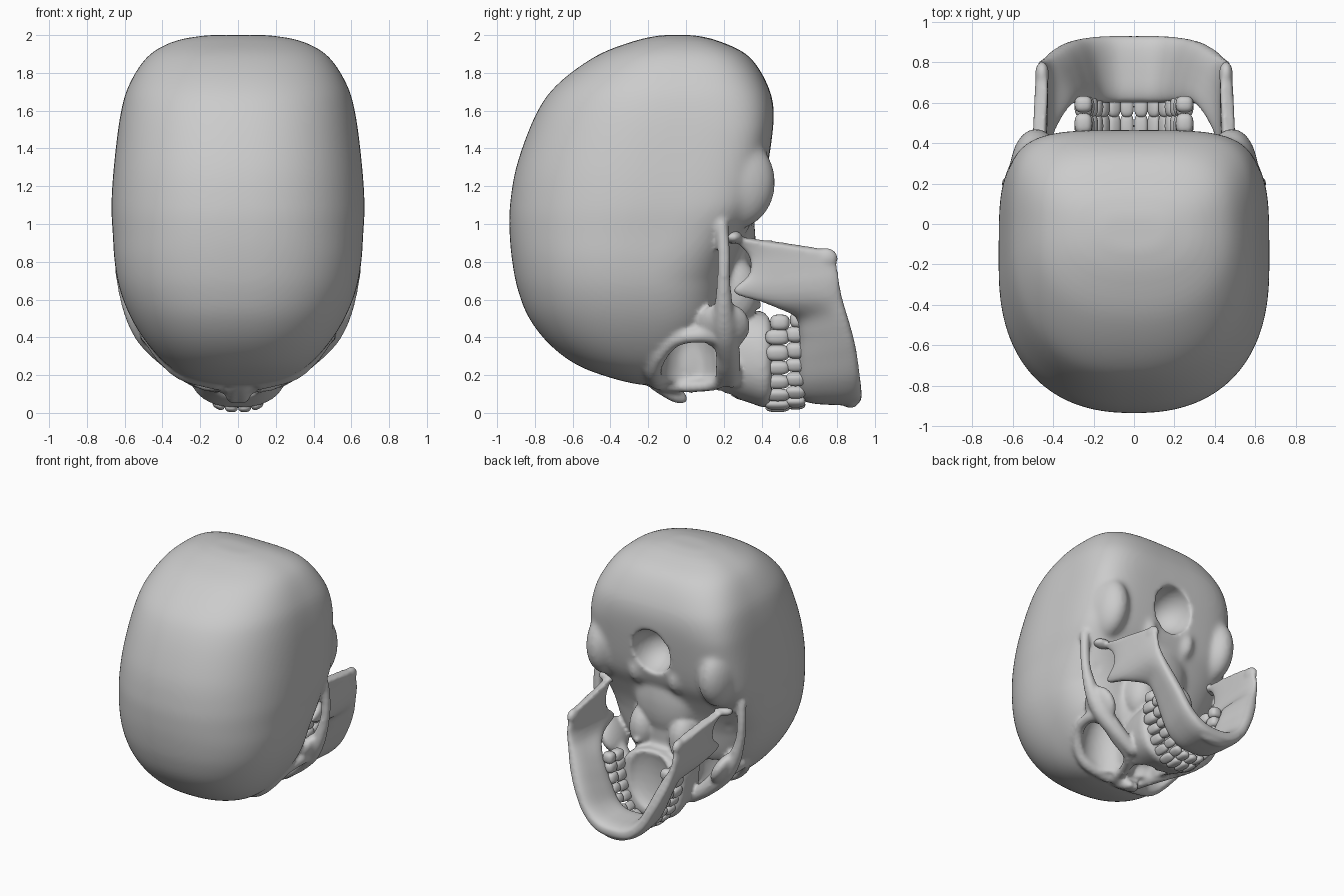
import bpy, bmesh, math
from mathutils import Vector, Matrix

if "Cube" in bpy.data.objects:
    bpy.data.objects.remove(bpy.data.objects["Cube"])


def dense(rows, n=6):
    """Catmull-Rom interpolation of numeric rows."""
    out, last = [], len(rows) - 1
    for i in range(last):
        q = [rows[max(0, min(last, i + d))] for d in (-1, 0, 1, 2)]
        for k in range(n):
            t = k / n
            out.append([b + .5 * t * (c - a + t * (2*a - 5*b + 4*c - d + t * (3*(b - c) + d - a)))
                        for a, b, c, d in zip(*q)])
    return out + [list(rows[-1])]


def spow(v, e):
    return math.copysign(abs(v) ** e, v)


def loft(bm, rings):
    vs = [[bm.verts.new(p) for p in r] for r in rings]
    m = len(vs[0])
    for a, b in zip(vs, vs[1:]):
        for i in range(m):
            bm.faces.new((a[i], a[(i + 1) % m], b[(i + 1) % m], b[i]))
    bm.faces.new(vs[0][::-1])
    bm.faces.new(vs[-1])


def blob(bm, c, r, rot=None, power=1, detail=3):
    """Ellipsoid (power < 1 makes it boxier), mirrored when off centre."""
    for s in ((1, -1) if c[0] else (1,)):
        vs = bmesh.ops.create_icosphere(bm, subdivisions=detail, radius=1)['verts']
        for v in vs:
            p = Vector([spow(k, power) * q for k, q in zip(v.co, r)])
            p = (rot @ p if rot else p) + Vector(c)
            v.co = (p.x * s, p.y, p.z)


def strand(bm, pts):
    """Rounded bony ridge through (x, y, z, radius) points."""
    for x, y, z, r in dense(pts, 8):
        blob(bm, (x, y, z), (r, r, r), detail=2)


def make(name, bm):
    bmesh.ops.recalc_face_normals(bm, faces=bm.faces)
    me = bpy.data.meshes.new(name)
    bm.to_mesh(me)
    bm.free()
    me.shade_smooth()
    ob = bpy.data.objects.new(name, me)
    bpy.context.collection.objects.link(ob)
    return ob


def apply(ob, kind, **props):
    bpy.context.view_layer.objects.active = ob
    m = ob.modifiers.new(kind, kind)
    for k, v in props.items():
        setattr(m, k, v)
    bpy.ops.object.modifier_apply(modifier=m.name)


def fuse(ob, voxel, smooth):
    apply(ob, 'REMESH', mode='VOXEL', voxel_size=voxel, use_smooth_shade=True)
    if smooth:
        apply(ob, 'SMOOTH', factor=.5, iterations=smooth)


# Braincase: horizontal slices (z, y min, y max, half width)
bm = bmesh.new()
slices = [(.148, -.24, -.08, .1), (.18, -.38, .02, .25), (.25, -.57, .08, .37),
          (.36, -.72, .13, .475), (.5, -.83, .2, .565), (.65, -.89, .23, .625),
          (.8, -.92, .26, .653), (.95, -.934, .32, .663), (1.1, -.932, .39, .67),
          (1.315, -.895, .435, .656), (1.58, -.795, .465, .622), (1.74, -.68, .43, .575),
          (1.89, -.475, .33, .475), (1.97, -.27, .17, .33), (2.0, -.13, .04, .16)]
rings = []
for z, lo, hi, w in dense(slices):
    yc = .45 * lo + .55 * hi
    boxy = 3 + 1.8 * max(0, min(1, (z - .7) / .4)) - 1.6 * max(0, min(1, (z - 1.5) / .4))
    ring = []
    for i in range(72):
        a = math.tau * i / 72
        n, d = (boxy, hi - yc) if math.sin(a) > 0 else (2.35, yc - lo)
        ring.append((w * spow(math.cos(a), 2/n), yc + d * spow(math.sin(a), 2/n), z))
    rings.append(ring)
loft(bm, rings)

# Upper jaw block: slices along y (y, half width, z front, z back)
rings = []
for y, w, z0, z1 in dense([(-.03, .16, .15, .5), (.12, .22, .11, .52), (.25, .25, .08, .54),
                           (.36, .27, .045, .54), (.42, .275, .025, .54), (.455, .25, .04, .52)]):
    rings.append([(w * spow(math.cos(a), .78), y, (z0 + z1)/2 + (z1 - z0)/2 * spow(math.sin(a), .85))
                  for a in (math.tau * i / 48 for i in range(48))])
loft(bm, rings)

# Skull base, mastoids and condyles
blob(bm, (0, .15, .65), (.3, .18, .36))
blob(bm, (0, .25, .9), (.25, .12, .3))
blob(bm, (.485, .26, 1.22), (.13, .215, .25))
blob(bm, (.17, .34, 1.13), (.06, .09, .12))
skull = make("skull", bm)
fuse(skull, .016, 10)

# Cutters: eye sockets, nose, palate, temporal gap, foramen, ear
bm = bmesh.new()
for c, r in [((.29, .02, .22), (.18, .155, .36)), ((.05, .15, .1), (.06, .12, .14)),
             ((0, .08, .1), (.05, .1, .14)), ((0, .47, .34), (.18, .08, .26)),
             ((.58, .3, .69), (.18, .17, .2)), ((0, .45, 1.32), (.165, .24, .18)),
             ((.68, .22, 1.0), (.08, .035, .04))]:
    blob(bm, c, r)
cutter = make("hollows_cutter", bm)
cutter.hide_render = True
fuse(cutter, .016, 0)
apply(skull, 'BOOLEAN', object=cutter, operation='DIFFERENCE', solver='EXACT')
bpy.data.objects.remove(cutter)

# Cheek arches, orbit rims, nasal bones and pterygoid plates fused on
bm = bmesh.new()
bm.from_mesh(skull.data)
bpy.data.objects.remove(skull)
strand(bm, [(.615, .19, 1.0, .035), (.622, .2, .85, .036), (.608, .2, .7, .038),
            (.55, .2, .53, .055), (.465, .21, .4, .07), (.34, .23, .27, .06), (.22, .24, .18, .05)])
blob(bm, (.48, .2, .46), (.06, .14, .14), Matrix.Rotation(.5, 3, 'Y'))
strand(bm, [(.46, .18, .4, .05), (.485, .08, .41, .04), (.46, -.06, .385, .04),
            (.39, -.15, .29, .04), (.285, -.17, .21, .045), (.12, -.15, .17, .05)])
strand(bm, [(.44, .2, .37, .05), (.33, .2, .25, .045), (.2, .17, .16, .035),
            (.12, .03, .14, .035), (.08, -.12, .15, .04)])
strand(bm, [(.02, -.15, .16, .05), (.025, -.06, .1, .045), (.02, -.02, .075, .03)])
blob(bm, (.1, .07, .34), (.03, .17, .2))
blob(bm, (.17, .25, .64), (.11, .14, .18))
strand(bm, [(.16, .2, .62, .05), (.16, .32, .6, .035), (.16, .38, .57, .025)])
strand(bm, [(0, .05, .3, .02), (0, .15, .22, .02), (0, .27, .12, .025)])
skull = make("skull", bm)
fuse(skull, .015, 5)

# Lower jaw: sweep of stations (top x, z, y; bottom x, z, y; half thickness)
half = [(0, .105, .6, 0, .09, .93, .055), (.1, .115, .6, .13, .11, .93, .055),
        (.18, .18, .6, .24, .2, .92, .05), (.24, .3, .6, .32, .34, .9, .05),
        (.29, .42, .6, .375, .46, .87, .05), (.34, .52, .57, .415, .56, .84, .045),
        (.42, .585, .42, .44, .64, .82, .04), (.45, .64, .25, .455, .71, .81, .035),
        (.46, .73, .33, .455, .77, .8, .033), (.465, .82, .335, .455, .83, .79, .033),
        (.475, .89, .28, .455, .86, .75, .033), (.49, .94, .2, .46, .885, .6, .03)]
full = [(-r[0], r[1], r[2], -r[3], *r[4:]) for r in half[:0:-1]] + half
rows = dense(full)
rings = []
for i, (xt, zt, yt, xb, zb, yb, th) in enumerate(rows):
    a, b = rows[max(0, i - 1)], rows[min(len(rows) - 1, i + 1)]
    tan = Vector((b[0] + b[3] - a[0] - a[3], 0, b[1] + b[4] - a[1] - a[4])).normalized()
    nor = Vector((-tan.z, 0, tan.x))
    top, bot = Vector((xt, yt, zt)), Vector((xb, yb, zb))
    rings.append([(top + bot)/2 + (bot - top)/2 * spow(math.cos(t), .6) + nor * th * spow(math.sin(t), .7)
                  for t in (math.tau * k / 32 for k in range(32))])
bm = bmesh.new()
loft(bm, rings)
blob(bm, (.5, .25, .93), (.075, .05, .035))
blob(bm, (.455, .74, .82), (.035, .065, .055))
blob(bm, (0, .87, .075), (.13, .05, .05))
jaw = make("lower_jaw", bm)
fuse(jaw, .012, 5)

# Teeth: eight per side along the dental arch
arch = [(.035, .03), (.1, .045), (.152, .095), (.19, .165), (.215, .24),
        (.24, .318), (.25, .402), (.25, .478)]
for name, y, h, push in (("upper_teeth", .485, .065, 0), ("lower_teeth", .58, .052, .014)):
    bm = bmesh.new()
    for i, (x, z) in enumerate(arch):
        a, b = arch[max(0, i - 1)], arch[min(7, i + 1)]
        ang = math.atan2(b[1] - a[1], b[0] - a[0]) if i else .05
        w, d = (.034, .026) if i < 3 else (.036, .036) if i < 5 else (.043, .044)
        blob(bm, (x, y + (.012 if i == 7 else 0), z + push), (w, h * (.8 if i == 7 else 1), d),
             Matrix.Rotation(-ang, 3, 'Y'), .75)
    make(name, bm)
